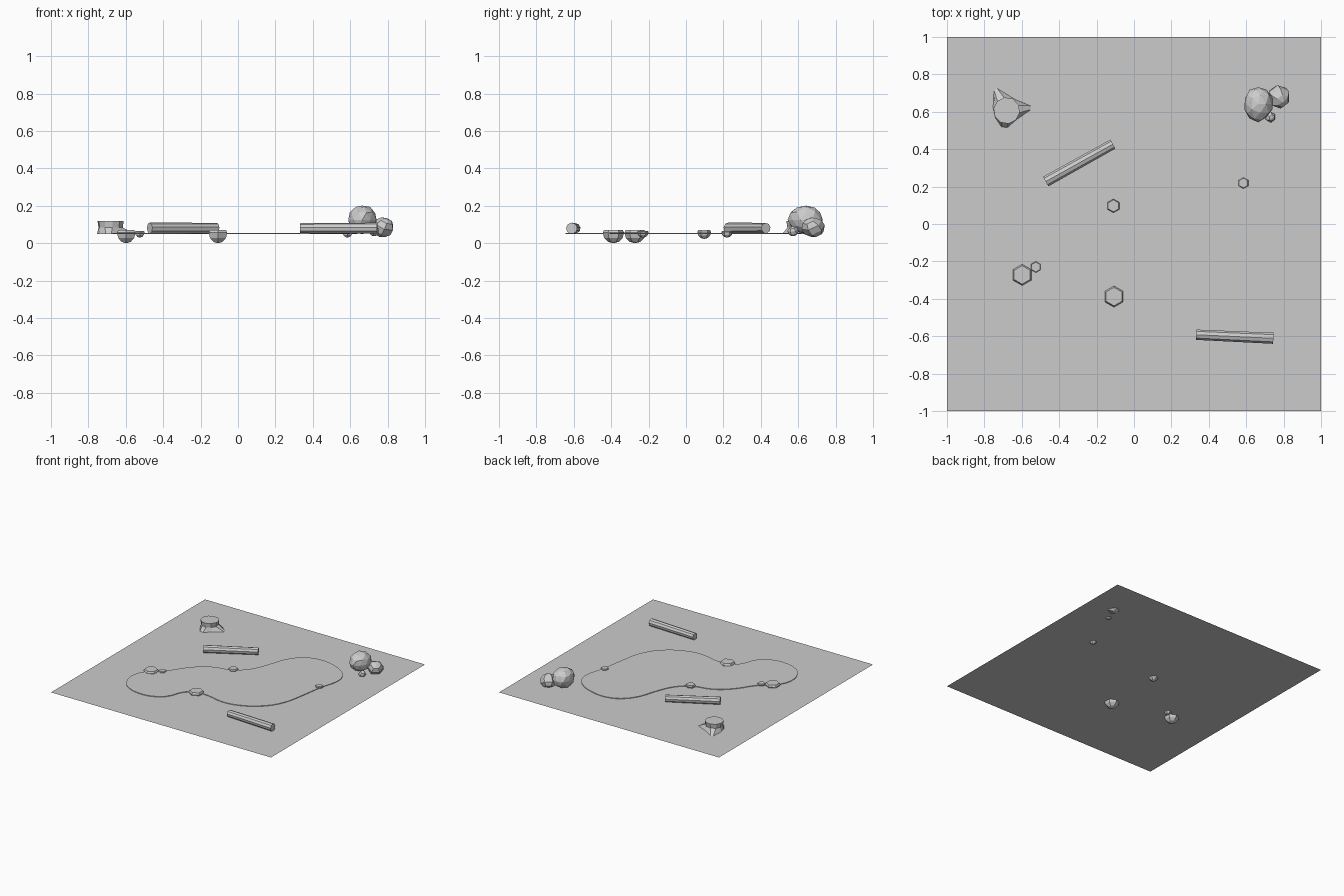
import bpy, bmesh, math, random
from mathutils import Vector, Matrix

if "Cube" in bpy.data.objects:
    bpy.data.objects.remove(bpy.data.objects["Cube"])

random.seed(4)
G = 0.05  # ground level


def make(name, bm):
    bmesh.ops.recalc_face_normals(bm, faces=bm.faces)
    me = bpy.data.meshes.new(name)
    bm.to_mesh(me)
    bm.free()
    ob = bpy.data.objects.new(name, me)
    bpy.context.collection.objects.link(ob)
    return ob


# flat ground
bm = bmesh.new()
bmesh.ops.create_grid(bm, x_segments=1, y_segments=1, size=1, matrix=Matrix.Translation((0, 0, G)))
make("ground", bm)

# pond: smooth closed outline, thin slab
shore = [(-.63, -.55), (-.67, -.41), (-.61, -.28), (-.51, -.20), (-.40, -.05), (-.28, .045),
         (-.11, .095), (-.015, .18), (.055, .335), (.10, .465), (.185, .57), (.30, .615),
         (.435, .60), (.56, .54), (.62, .47), (.64, .39), (.60, .22), (.565, 0), (.53, -.15),
         (.445, -.285), (.29, -.385), (.14, -.41), (-.01, -.38), (-.11, -.385), (-.185, -.43),
         (-.255, -.575), (-.36, -.635), (-.445, -.642), (-.555, -.613)]
cu = bpy.data.curves.new("pond_outline", 'CURVE')
cu.dimensions = '2D'
cu.fill_mode = 'BOTH'
cu.extrude = 0.0025
cu.resolution_u = 3
sp = cu.splines.new('BEZIER')
sp.bezier_points.add(len(shore) - 1)
sp.use_cyclic_u = True
for p, (x, y) in zip(sp.bezier_points, shore):
    p.co = (x, y, 0)
    p.handle_left_type = p.handle_right_type = 'AUTO'
pond = bpy.data.objects.new("pond", cu)
pond.location.z = G + 0.0027
bpy.context.collection.objects.link(pond)
bpy.context.view_layer.objects.active = pond
pond.select_set(True)
bpy.ops.object.convert(target='MESH')


# shore stones: six-sided balls with a flattened top
def stone(name, x, y, r, zc, top):
    bm = bmesh.new()
    bmesh.ops.create_uvsphere(bm, u_segments=6, v_segments=6, radius=r)
    bmesh.ops.translate(bm, verts=bm.verts, vec=(x, y, zc))
    for v in bm.verts:
        v.co.z = min(v.co.z, top)
    bmesh.ops.remove_doubles(bm, verts=bm.verts, dist=1e-5)
    make(name, bm)


for i, s in enumerate([(-.598, -.272, .057, .057, .071), (-.525, -.230, .030, .060, .066),
                       (-.110, .097, .037, .060, .070), (.585, .219, .030, .060, .066),
                       (-.107, -.388, .057, .057, .072)]):
    stone(f"shore_stone_{i + 1}", *s)


# fallen logs
def log(name, a, b, r):
    a, b = Vector(a), Vector(b)
    d = b - a
    m = Matrix.Translation((a + b) / 2) @ d.to_track_quat('Z', 'Y').to_matrix().to_4x4()
    bm = bmesh.new()
    bmesh.ops.create_cone(bm, cap_ends=True, segments=9, radius1=r, radius2=r * .93,
                          depth=d.length, matrix=m)
    make(name, bm)


log("log_back", (-.472, .227, .081), (-.113, .427, .081), .030)
log("log_front", (.745, -.611, .080), (.333, -.592, .080), .030)

# tree stump: flat top, roots spreading at the base; (top angle, base angle, base radius)
ring = [(-11, 2, .130), (25, 11, .130), (62, 55, .074), (100, 113, .128), (136, 122, .128),
        (170, 168, .074), (208, 210, .072), (244, 252, .092), (278, 272, .092), (312, 318, .072)]
bm = bmesh.new()


def polar(a, r, z):
    a = math.radians(a)
    return bm.verts.new((-.681 + r * math.cos(a), .607 + r * math.sin(a), z))


rings = [[polar(b, r, G) for t, b, r in ring],
         [polar(t, .066, .084) for t, b, r in ring],
         [polar(t, .071, .119) for t, b, r in ring]]
for lo, hi in zip(rings, rings[1:]):
    for i in range(len(ring)):
        j = (i + 1) % len(ring)
        bm.faces.new((lo[i], lo[j], hi[j], hi[i]))
bm.faces.new(rings[2])
bm.faces.new(rings[0][::-1])
make("tree_stump", bm)

# boulder cluster
bm = bmesh.new()
bmesh.ops.create_icosphere(bm, subdivisions=2, radius=1)
for v in bm.verts:
    v.co *= random.uniform(.93, 1.05)
    v.co = Vector((.664 + v.co.x * .078, .642 + v.co.y * .095, .125 + v.co.z * .079))
make("large_boulder", bm)


def small_boulder(name, loc, size, tilt):
    m = (Matrix.Translation(loc) @ Matrix.Diagonal((*size, 1))
         @ Matrix.Rotation(tilt, 4, 'X') @ Matrix.Rotation(.4, 4, 'Y'))
    bm = bmesh.new()
    bmesh.ops.create_uvsphere(bm, u_segments=6, v_segments=5, radius=1, matrix=m)
    make(name, bm)


small_boulder("medium_boulder", (.775, .680, .085), (.062, .064, .054), .5)
small_boulder("pebble", (.729, .572, .064), (.028, .030, .027), .2)
